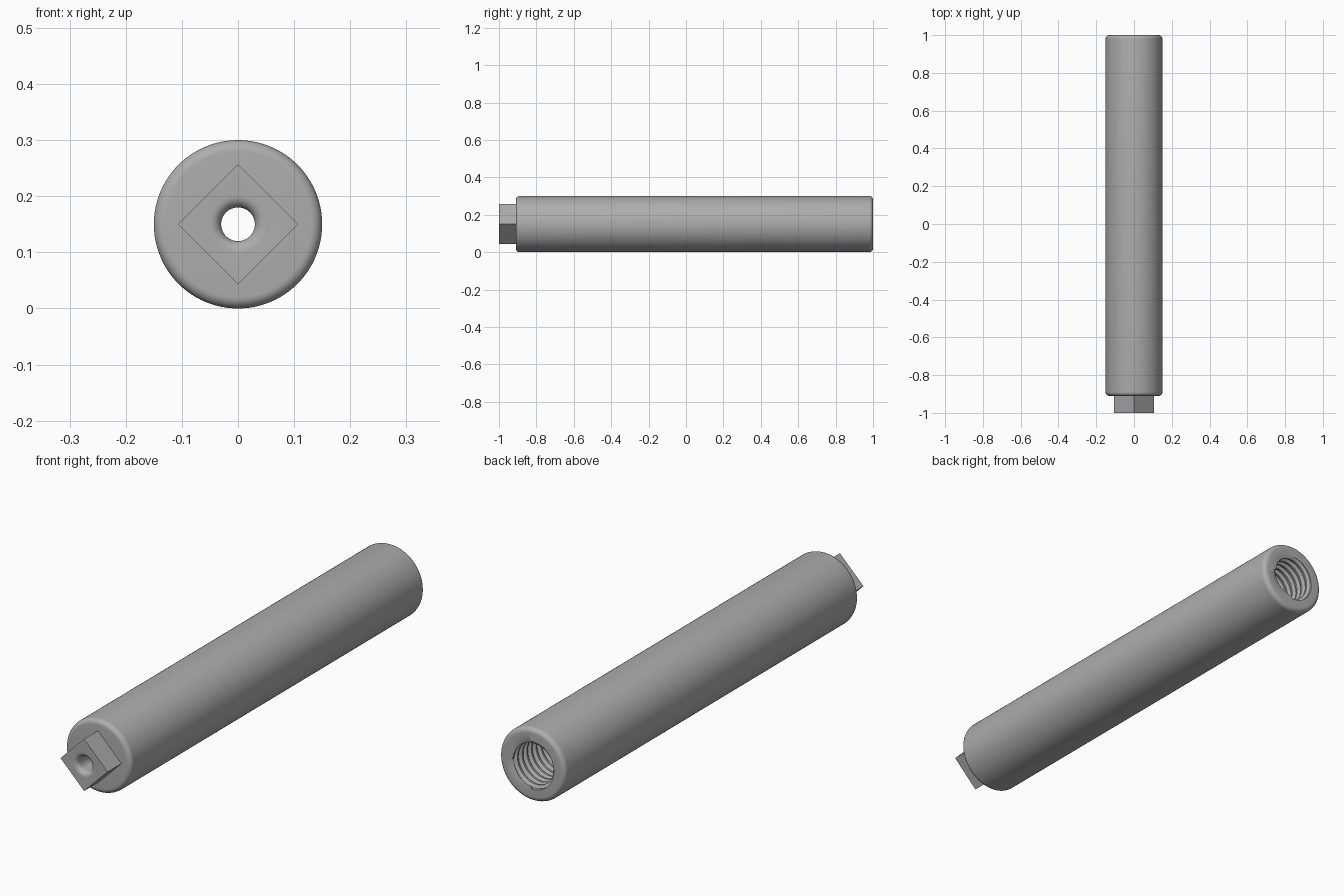
import bpy, bmesh
from math import sin, cos, pi, radians

cube = bpy.data.objects.get("Cube")
if cube:
    bpy.data.objects.remove(cube)

N = 96                      # segments around the axis
AXIS_Z = 0.15
RADIUS, FILLET = 0.15, 0.02
BACK, SHOULDER, TIP = 1.0, -0.91, -1.0
HOLE = 0.03                 # through hole radius
MAJOR, MINOR, PITCH, TURNS = 0.099, 0.087, 0.03, 18
BORE_END = BACK - PITCH * TURNS

steel = bpy.data.materials.new("grey steel")
steel.use_nodes = True
grey = (0.42, 0.42, 0.42, 1)
steel.diffuse_color = grey
steel.node_tree.nodes["Principled BSDF"].inputs["Base Color"].default_value = grey


def point(bm, r, y, i):
    a = 2 * pi * i / N
    return bm.verts.new((-r * sin(a), y, AXIS_Z + r * cos(a)))


def arc(cr, cy, rad, start, end, steps=8):
    """Quarter round in the radius / length plane."""
    angles = [radians(start + (end - start) * k / steps) for k in range(steps + 1)]
    return [(cr + rad * cos(a), cy + rad * sin(a)) for a in angles]


def ring(bm, r, y):
    return [point(bm, r, y, i) for i in range(N)]


def diamond_ring(bm, half_diagonal, y):
    verts = []
    for i in range(N):
        a = 2 * pi * i / N
        verts.append(point(bm, half_diagonal / (abs(sin(a)) + abs(cos(a))), y, i))
    return verts


def loft(bm, rings):
    for a, b in zip(rings, rings[1:]):
        for i in range(N):
            j = (i + 1) % N
            bm.faces.new((a[i], a[j], b[j], b[i]))


def finish(bm, name):
    bmesh.ops.remove_doubles(bm, verts=bm.verts, dist=1e-5)
    bmesh.ops.recalc_face_normals(bm, faces=bm.faces)
    mesh = bpy.data.meshes.new(name)
    bm.to_mesh(mesh)
    bm.free()
    mesh.materials.append(steel)
    mesh.shade_smooth()
    mesh.set_sharp_from_angle(angle=radians(30))
    obj = bpy.data.objects.new(name, mesh)
    bpy.context.collection.objects.link(obj)


def add_thread(bm):
    """Helical groove and crest lining the bore."""
    radii = (MAJOR, MINOR, MINOR, MAJOR)
    steps = len(radii)
    rows = steps * (TURNS + 2)
    grid = []
    for i in range(N):
        column = []
        for j in range(rows + 1):
            y = BACK + PITCH * (1 - j / steps - i / N)
            inside = BORE_END < y < BACK
            r = radii[j % steps] if inside else MAJOR
            column.append(point(bm, r, min(BACK, max(BORE_END, y)), i))
        grid.append(column)
    for i in range(N):
        wrap = i == N - 1
        shift = steps if wrap else 0    # one turn further along at the seam
        nxt = grid[0 if wrap else i + 1]
        for j in range(rows - shift):
            bm.faces.new((grid[i][j], nxt[j + shift], nxt[j + shift + 1], grid[i][j + 1]))


# Round body with rounded rims, threaded bore and through hole
bm = bmesh.new()
profile = [(MAJOR, BACK)]
profile += arc(RADIUS - FILLET, BACK - FILLET, FILLET, 90, 0)
profile += arc(RADIUS - FILLET, SHOULDER + FILLET, FILLET, 0, -90)
profile += [(HOLE, SHOULDER), (HOLE, BORE_END), (MAJOR, BORE_END)]
loft(bm, [ring(bm, r, y) for r, y in profile])
add_thread(bm)
bmesh.ops.dissolve_degenerate(bm, edges=bm.edges, dist=1e-6)
finish(bm, "handle_body")

# Square drive set on its corner, with a rounded hole mouth
bm = bmesh.new()
rings = [diamond_ring(bm, 0.107, y) for y in (SHOULDER, TIP)]
rings += [ring(bm, r, y) for r, y in arc(HOLE + 0.02, TIP + 0.02, 0.02, 270, 180)]
rings.append(ring(bm, HOLE, SHOULDER))
loft(bm, rings)
finish(bm, "square_drive")
